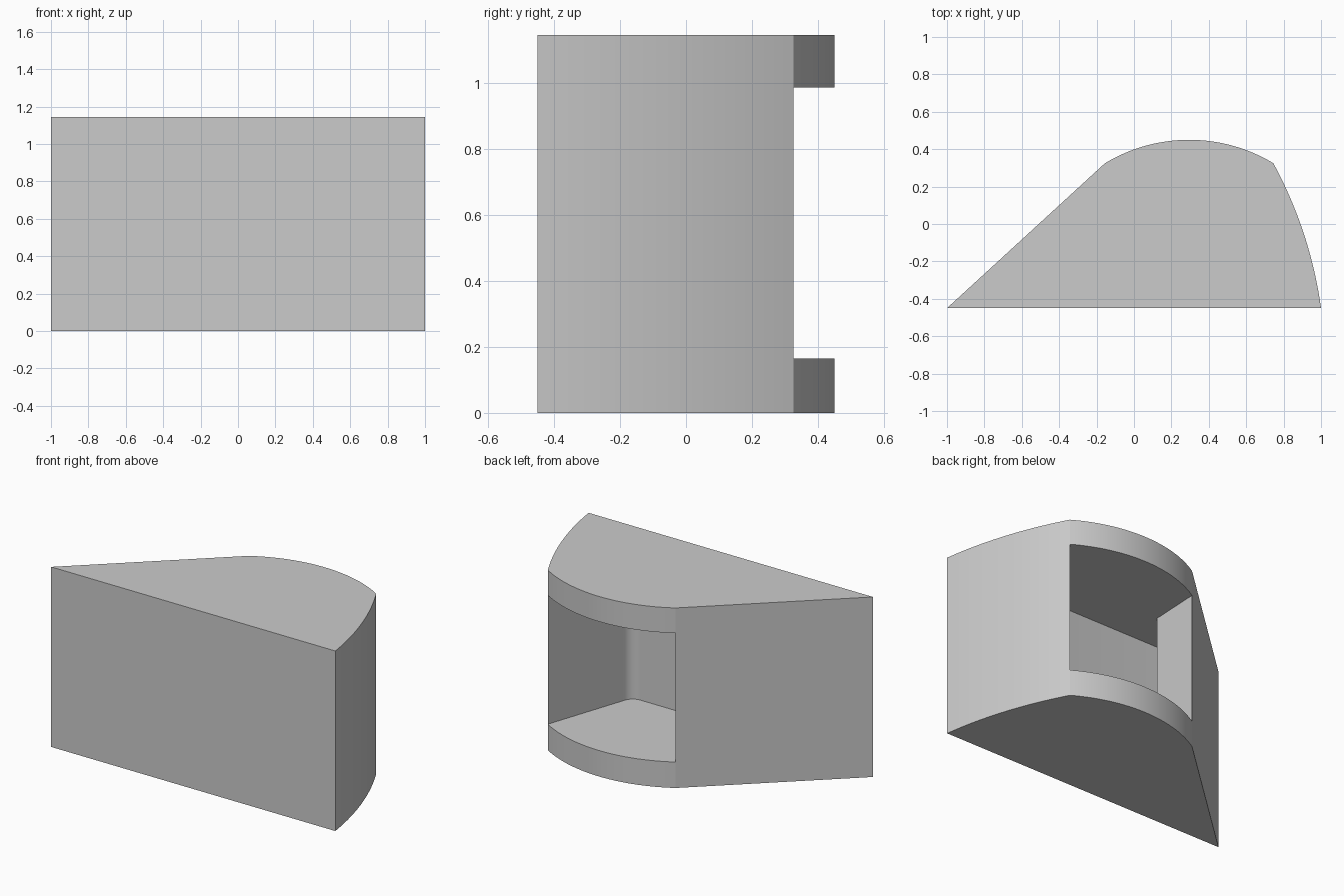
import bpy
import bmesh
import math
from mathutils import Vector

cube = bpy.data.objects.get("Cube")
if cube:
    bpy.data.objects.remove(cube, do_unlink=True)

HEIGHT, FLOOR, CEILING = 1.145, 0.165, 0.985


def arc(start, end, rise, steps):
    """Circular arc from start to end, bulging to the right of its direction."""
    a, b = Vector(start), Vector(end)
    chord = b - a
    side = Vector((chord.y, -chord.x)).normalized()
    half = chord.length / 2
    radius = (half ** 2 + rise ** 2) / (2 * rise)
    centre = (a + b) / 2 - side * (radius - rise)
    sweep = math.asin(half / radius)
    along = chord.normalized()
    points = []
    for i in range(steps + 1):
        t = sweep * (2 * i / steps - 1)
        points.append(centre + radius * (along * math.sin(t) + side * math.cos(t)))
    return points


# Plan of the cabinet, counter-clockwise
front_left, front_right = (1, -0.45), (-1, -0.45)
back_left, back_right = (0.745, 0.325), (-0.155, 0.325)
side_curve = arc(front_left, back_left, 0.037, 24)
back_curve = arc(back_left, back_right, 0.125, 40)
straight_side = [Vector(back_right), Vector(front_right), Vector(front_left)]
outline = side_curve + back_curve[1:] + straight_side[1:2]

# Plan of the recess, from the left jamb round to the right jamb
recess = [Vector(back_left)] + arc((0.57, -0.194), (0.50, -0.25), -0.0146, 10)
recess += [Vector(p) for p in ((-0.44, -0.25), (-0.17, 0), back_right)]

bm = bmesh.new()


def flat(points, z):
    bm.faces.new([bm.verts.new((p.x, p.y, z)) for p in points])


def wall(points, low, high):
    for p, q in zip(points, points[1:]):
        corners = ((p, low), (q, low), (q, high), (p, high))
        bm.faces.new([bm.verts.new((c.x, c.y, z)) for c, z in corners])


# Top and bottom, then recess floor and ceiling
flat(outline, HEIGHT)
flat(outline[::-1], 0)
recess_plan = recess + back_curve[-2:0:-1]
flat(recess_plan, FLOOR)
flat(recess_plan[::-1], CEILING)

# Outer walls, with the curved back left open at the recess
for low, high in ((0, FLOOR), (FLOOR, CEILING), (CEILING, HEIGHT)):
    wall(side_curve, low, high)
    wall(straight_side, low, high)
    if low != FLOOR:
        wall(back_curve, low, high)
wall(recess, FLOOR, CEILING)

bmesh.ops.remove_doubles(bm, verts=bm.verts, dist=0.0001)
bmesh.ops.recalc_face_normals(bm, faces=bm.faces)
mesh = bpy.data.meshes.new("cabinet_body")
bm.to_mesh(mesh)
bm.free()

# Plain grey finish
grey = bpy.data.materials.new("plain_grey")
grey.use_nodes = True
colour = (0.6, 0.6, 0.6, 1)
grey.diffuse_color = colour
grey.node_tree.nodes["Principled BSDF"].inputs["Base Color"].default_value = colour
mesh.materials.append(grey)

body = bpy.data.objects.new("cabinet_body", mesh)
bpy.context.collection.objects.link(body)
bpy.context.view_layer.objects.active = body
body.select_set(True)
bpy.ops.object.shade_smooth_by_angle(angle=math.radians(10))
